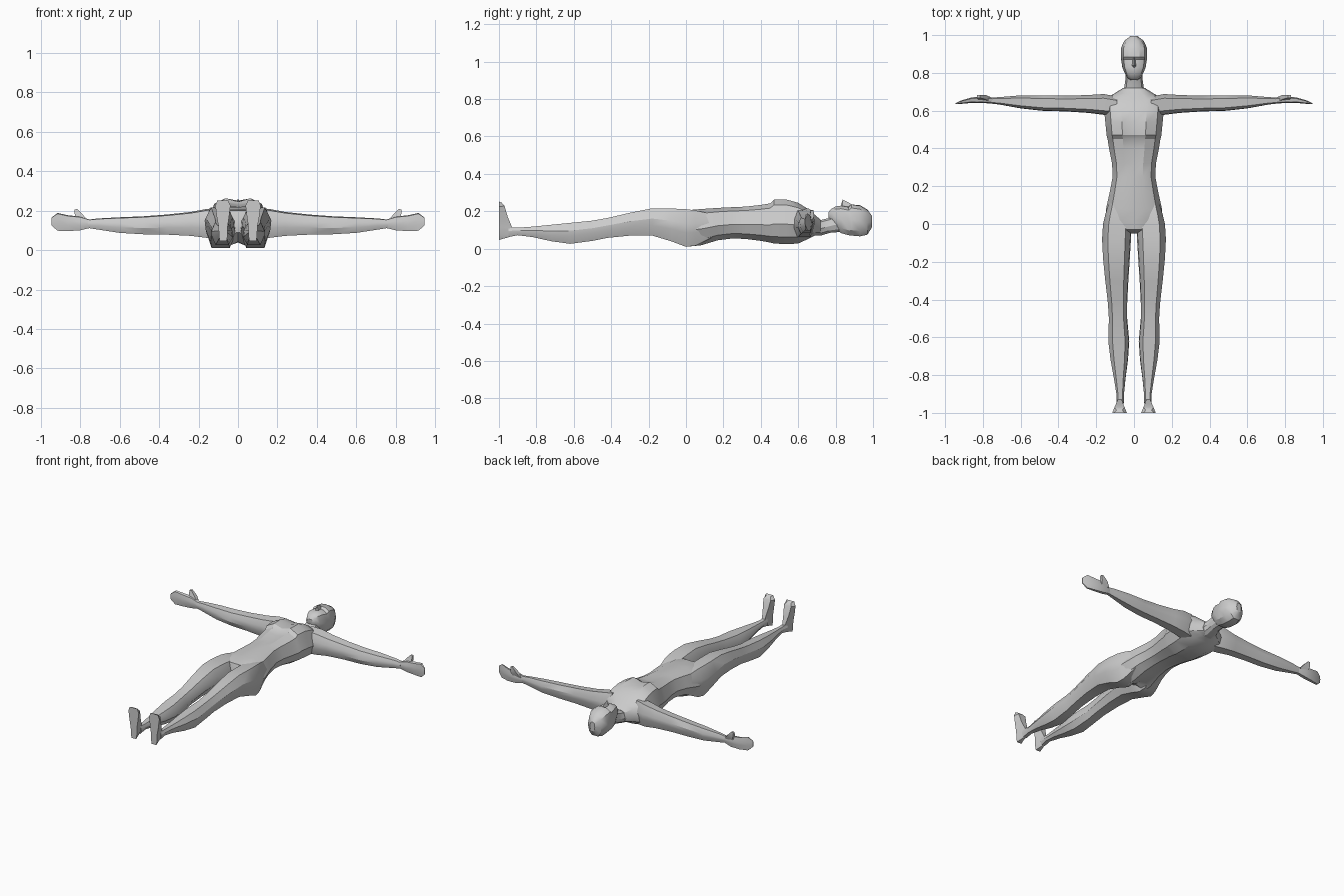
import bpy, bmesh

skin = bpy.data.materials.new("light_grey")
skin.diffuse_color = (0.6, 0.6, 0.6, 1)


def loft(name, rings, mirror=False, angle=30):
    """Skin a list of closed rings, capping both ends."""
    bm = bmesh.new()
    loops = [[bm.verts.new(p) for p in ring] for ring in rings]
    n = len(loops[0])
    for a, b in zip(loops, loops[1:]):
        for i in range(n):
            j = (i + 1) % n
            bm.faces.new((a[i], a[j], b[j], b[i]))
    bm.faces.new(loops[0])
    bm.faces.new(loops[-1])
    bmesh.ops.recalc_face_normals(bm, faces=bm.faces)
    me = bpy.data.meshes.new(name)
    bm.to_mesh(me)
    bm.free()
    me.materials.append(skin)
    ob = bpy.data.objects.new(name, me)
    bpy.context.collection.objects.link(ob)
    if mirror:
        ob.modifiers.new("mirror", 'MIRROR').use_bisect_axis[0] = False
    bpy.context.view_layer.objects.active = ob
    ob.select_set(True)
    bpy.ops.object.shade_smooth_by_angle(angle=angle * 3.14159 / 180)
    ob.select_set(False)
    return ob


def body_ring(y, w, zb, zt, dip=0.0, spine=0.0, side=0.45):
    """Symmetric section: dip lowers the front centre, spine lifts the back centre."""
    zm = zb + (zt - zb) * side
    half = [(0.42, zt), (0.8, zt - 0.22 * (zt - zm)), (1, zm),
            (0.82, zb + 0.35 * (zm - zb)), (0.42, zb)]
    right = [(w * u, y, z) for u, z in half]
    left = [(-x, y, z) for x, y, z in reversed(right)]
    return [(0, y, zt - dip)] + right + [(0, y, zb + spine)] + left


def limb_ring(a0, a1, z0, z1, pos, axis, side=0.5):
    """Eight sided section across a limb that runs along the given axis."""
    am, zm = (a0 + a1) / 2, z0 + (z1 - z0) * side
    k = 0.3 * (a1 - a0)
    pts = [(am - k, z1 - 0.1 * (z1 - zm)), (am + k, z1), (a1, zm + 0.25 * (z1 - zm)),
           (a1 - 0.03 * (a1 - a0), zm - 0.25 * (zm - z0)), (am + k, z0), (am - k, z0),
           (a0, zm - 0.3 * (zm - z0)), (a0 + 0.03 * (a1 - a0), zm + 0.3 * (z1 - zm))]
    return [(a, pos, z) if axis == 'y' else (pos, a, z) for a, z in pts]


# Torso: y, half width, back, front, front dip, spine groove, height of side
loft("torso", [body_ring(*r) for r in [
    (-0.05, 0.02, 0.09, 0.14),
    (-0.03, 0.10, 0.05, 0.200, 0, 0.03),
    (0.02, 0.150, 0.012, 0.207, 0, 0.03),
    (0.08, 0.148, 0.018, 0.212, 0, 0.02),
    (0.17, 0.128, 0.045, 0.218),
    (0.25, 0.113, 0.055, 0.222, 0.003, 0.01),
    (0.32, 0.116, 0.052, 0.225, 0.005, 0.015),
    (0.40, 0.132, 0.042, 0.234, 0.006, 0.015),
    (0.45, 0.140, 0.033, 0.242, 0.006, 0.015),
    (0.47, 0.145, 0.028, 0.262, 0.018, 0.015),
    (0.54, 0.152, 0.024, 0.262, 0.012, 0.015),
    (0.60, 0.158, 0.028, 0.245, 0.008, 0.012),
    (0.66, 0.160, 0.055, 0.208, 0.008),
    (0.69, 0.105, 0.070, 0.180, 0.006),
    (0.72, 0.058, 0.075, 0.155)]])

# Neck and head
loft("neck", [body_ring(*r) for r in [
    (0.68, 0.075, 0.07, 0.175), (0.72, 0.052, 0.07, 0.153),
    (0.77, 0.045, 0.085, 0.165), (0.83, 0.045, 0.09, 0.19)]])
loft("head", [body_ring(*r) for r in [
    (0.763, 0.020, 0.165, 0.196, 0, 0, 0.5),
    (0.775, 0.036, 0.140, 0.212, 0, 0, 0.5),
    (0.80, 0.050, 0.105, 0.226, 0, 0, 0.5),
    (0.83, 0.062, 0.083, 0.230, 0, 0, 0.5),
    (0.87, 0.068, 0.072, 0.222, -0.004, 0, 0.5),
    (0.885, 0.070, 0.070, 0.236, 0, 0, 0.5),
    (0.93, 0.070, 0.066, 0.229, -0.004, 0, 0.5),
    (0.97, 0.051, 0.075, 0.205, -0.004, 0, 0.5),
    (0.995, 0.018, 0.115, 0.175, 0, 0, 0.5)]])

# Nose wedge
loft("nose", [[(-w, y, 0.215), (w, y, 0.215), (0, y, z)] for y, w, z in [
    (0.828, 0.012, 0.235), (0.838, 0.015, 0.263), (0.885, 0.007, 0.238)]])

# Legs: inner x, outer x, back, front, y
loft("leg", [limb_ring(*r, 'y') for r in [
    (0.030, 0.125, 0.060, 0.185, 0.14),
    (0.018, 0.152, 0.016, 0.205, 0.05),
    (0.012, 0.164, 0.010, 0.211, 0.00),
    (0.016, 0.169, 0.040, 0.215, -0.08),
    (0.022, 0.164, 0.070, 0.216, -0.18),
    (0.030, 0.152, 0.070, 0.192, -0.30),
    (0.036, 0.138, 0.058, 0.164, -0.42),
    (0.036, 0.133, 0.042, 0.150, -0.50),
    (0.025, 0.136, 0.026, 0.138, -0.62),
    (0.032, 0.124, 0.040, 0.128, -0.72),
    (0.045, 0.106, 0.062, 0.118, -0.82),
    (0.053, 0.093, 0.072, 0.112, -0.90),
    (0.054, 0.094, 0.062, 0.115, -0.95)]], mirror=True)

# Feet: toes point up, soles lie on the end plane
loft("foot", [[(x0, -1, z), (x1, -1, z), (x1 - 0.012, y, z + s), (x0 + 0.012, y, z + s)]
              for x0, x1, y, z, s in [
    (0.058, 0.092, -0.945, 0.047, 0.015), (0.053, 0.097, -0.922, 0.072, 0.010),
    (0.053, 0.098, -0.930, 0.115, 0.0), (0.045, 0.108, -0.953, 0.170, 0.0),
    (0.038, 0.115, -0.970, 0.225, 0.003), (0.050, 0.105, -0.985, 0.252, -0.006)]],
     mirror=True)

# Arms: lower y, upper y, back, front, x
loft("arm", [limb_ring(*r, 'x') for r in [
    (0.570, 0.675, 0.060, 0.215, 0.09),
    (0.578, 0.688, 0.062, 0.208, 0.16),
    (0.588, 0.683, 0.072, 0.193, 0.24),
    (0.596, 0.679, 0.078, 0.180, 0.36),
    (0.599, 0.680, 0.080, 0.171, 0.48),
    (0.612, 0.681, 0.087, 0.166, 0.60),
    (0.632, 0.672, 0.104, 0.160, 0.71),
    (0.638, 0.669, 0.112, 0.154, 0.76)]], mirror=True)

# Hands held edge-on, with a thumb
loft("hand", [limb_ring(*r, 'x') for r in [
    (0.638, 0.669, 0.112, 0.154, 0.75),
    (0.640, 0.676, 0.100, 0.170, 0.80),
    (0.641, 0.670, 0.096, 0.176, 0.86),
    (0.636, 0.654, 0.098, 0.188, 0.915),
    (0.634, 0.640, 0.125, 0.165, 0.945)]], mirror=True)
loft("thumb", [[(x0, y0, z0), (x1, y0, z1), (x1, y1, z1), (x0, y1, z0)]
               for x0, x1, y0, y1, z0, z1 in [
    (0.760, 0.820, 0.648, 0.672, 0.145, 0.145),
    (0.785, 0.826, 0.660, 0.684, 0.178, 0.172),
    (0.815, 0.830, 0.668, 0.682, 0.208, 0.205)]], mirror=True)
